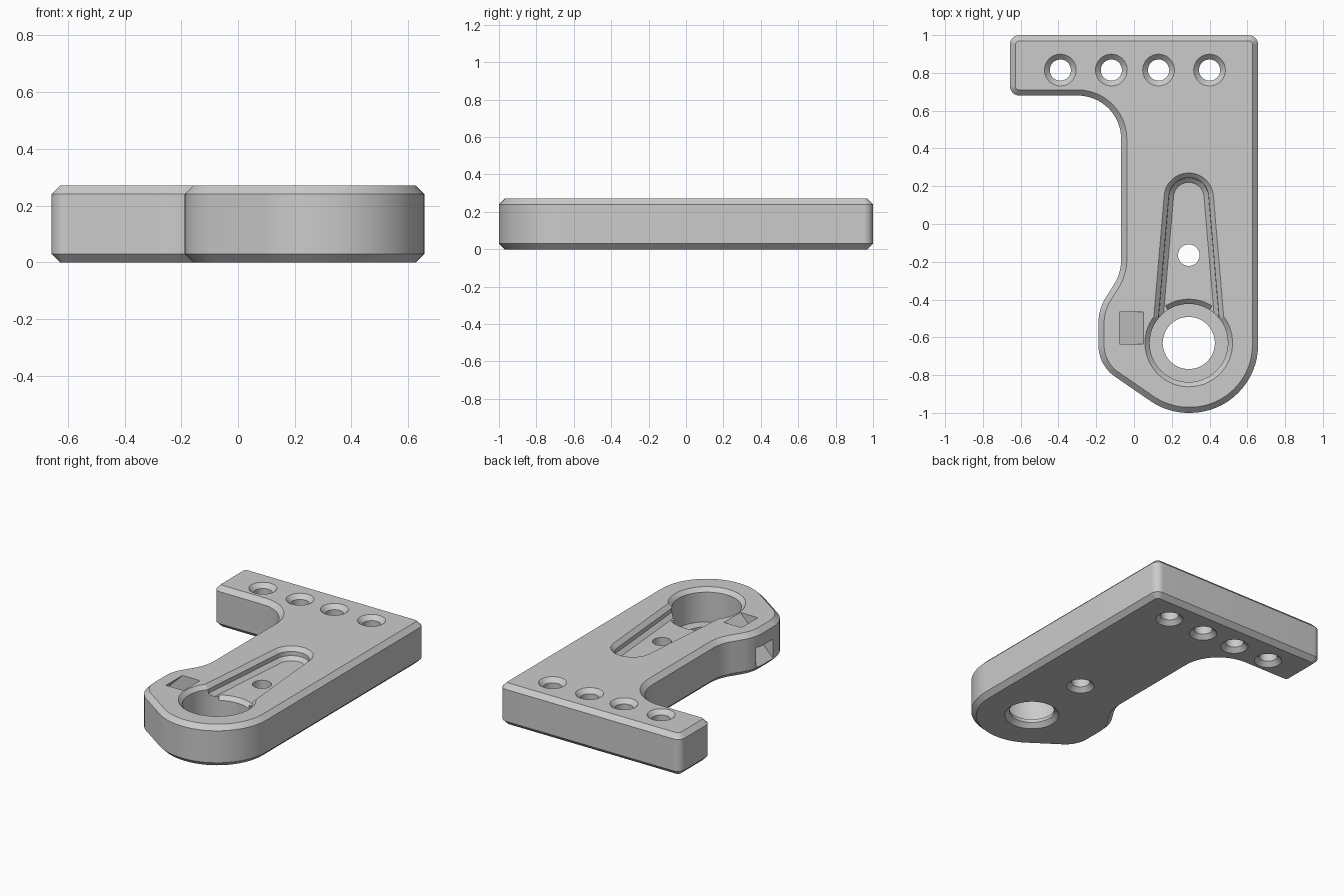
import bpy, bmesh, math
from mathutils import Vector, Matrix

if "Cube" in bpy.data.objects:
    bpy.data.objects.remove(bpy.data.objects["Cube"])

HEIGHT = 0.27
CHAMFER = 0.03
HUB = Vector((0.29, -0.63))

grey = bpy.data.materials.new("plain_grey")
grey.use_nodes = True
grey.diffuse_color = (0.6, 0.6, 0.6, 1)
grey.node_tree.nodes["Principled BSDF"].inputs["Base Color"].default_value = (0.6, 0.6, 0.6, 1)


def rounded(corners, steps=16):
    """Counter-clockwise corners (x, y, radius) -> list of (point, outward normal)."""
    out = []
    for i, (x, y, r) in enumerate(corners):
        p = Vector((x, y))
        before = Vector(corners[i - 1][:2])
        after = Vector(corners[(i + 1) % len(corners)][:2])
        d1, d2 = (p - before).normalized(), (after - p).normalized()
        turn = math.atan2(d1.x * d2.y - d1.y * d2.x, d1.dot(d2))
        side = math.copysign(1, turn)
        n1 = Vector((d1.y, -d1.x))
        centre = p - d1 * r * math.tan(abs(turn) / 2) - n1 * r * side
        for k in range(steps + 1):
            n = Matrix.Rotation(turn * k / steps, 2) @ n1
            out.append((centre + n * r * side, n))
    return out


def circle(centre, count=64):
    angles = [math.tau * k / count for k in range(count)]
    return [(centre, Vector((math.cos(a), math.sin(a)))) for a in angles]


def loft(name, outline, levels):
    """Closed solid through levels (z, offset along the outline normals)."""
    bm = bmesh.new()
    rings = [[bm.verts.new((*(p + n * off), z)) for p, n in outline] for z, off in levels]
    for low, high in zip(rings, rings[1:]):
        for i in range(len(low)):
            j = (i + 1) % len(low)
            bm.faces.new((low[i], low[j], high[j], high[i]))
    bm.faces.new(rings[0][::-1])
    bm.faces.new(rings[-1])
    bmesh.ops.recalc_face_normals(bm, faces=bm.faces[:])
    mesh = bpy.data.meshes.new(name)
    bm.to_mesh(mesh)
    bm.free()
    mesh.materials.append(grey)
    obj = bpy.data.objects.new(name, mesh)
    bpy.context.collection.objects.link(obj)
    return obj


# Bracket plate with chamfered top and bottom edges
plate_outline = rounded([
    (0.657, 1, 0.05), (-0.657, 1, 0.05), (-0.657, 0.68, 0.05),
    (-0.068, 0.68, 0.23), (-0.068, -0.26, 0.25), (-0.188, -0.45, 0.25),
    (-0.188, -0.748, 0.2), (0.178, -1, 0.36), (0.657, -1, 0.36)])
plate = loft("bracket_plate", plate_outline, [
    (0, -CHAMFER), (CHAMFER, 0), (HEIGHT - CHAMFER, 0), (HEIGHT, -CHAMFER)])

cutters = []

# Row of mounting holes, countersunk on both faces
for x in (-0.39, -0.12, 0.13, 0.40):
    cutters.append(loft("mounting_hole", circle(Vector((x, 0.815)), 48), [
        (-0.01, 0.094), (0.028, 0.056), (HEIGHT - 0.028, 0.056), (HEIGHT + 0.01, 0.094)]))

# Hub pocket and the smaller bore beneath it
cutters.append(loft("hub_pocket", circle(HUB), [(0.05, 0.207), (0.245, 0.207), (0.28, 0.242)]))
cutters.append(loft("hub_bore", circle(HUB), [(-0.01, 0.176), (0.028, 0.138), (0.1, 0.138)]))

# Tapered arm pocket
arm = rounded([(0.48, -0.55, 0.06), (0.41, 0.27, 0.13), (0.17, 0.27, 0.13), (0.10, -0.55, 0.06)])
cutters.append(loft("arm_pocket", arm, [
    (0.195, -0.05), (0.218, -0.026), (0.245, -0.025), (0.28, 0.01)]))

# Chamfered lip where the arm floor meets the hub
spread = math.radians(32)
angles = [math.pi / 2 - spread + 2 * spread * k / 16 for k in range(17)]
lip = [(HUB, Vector((0, 0)))] + [(HUB, Vector((math.cos(a), math.sin(a)))) for a in angles]
cutters.append(loft("arm_lip", lip, [(0.17, 0.207), (0.2, 0.237)]))

# Screw hole in the arm floor
cutters.append(loft("arm_screw_hole", circle(Vector((0.29, -0.165)), 48), [
    (-0.01, 0.095), (0.028, 0.057), (0.23, 0.057)]))

# Slanted tie slot from the top face to the left-hand edge
slot = [(Vector(c), Vector((1, 0))) for c in
        ((-0.077, -0.636), (0.05, -0.636), (0.05, -0.466), (-0.077, -0.466))]
cutters.append(loft("tie_slot", slot, [(-0.02, -0.29), (0.29, 0.02)]))

# Cut everything out of the plate
bpy.ops.object.select_all(action="DESELECT")
bpy.context.view_layer.objects.active = plate
plate.select_set(True)
for cutter in cutters:
    cutter.hide_render = True
    mod = plate.modifiers.new("cut", "BOOLEAN")
    mod.operation = "DIFFERENCE"
    mod.solver = "EXACT"
    mod.object = cutter
    bpy.ops.object.modifier_apply(modifier=mod.name)
    bpy.data.objects.remove(cutter)

bpy.ops.object.shade_smooth_by_angle(angle=math.radians(25))
